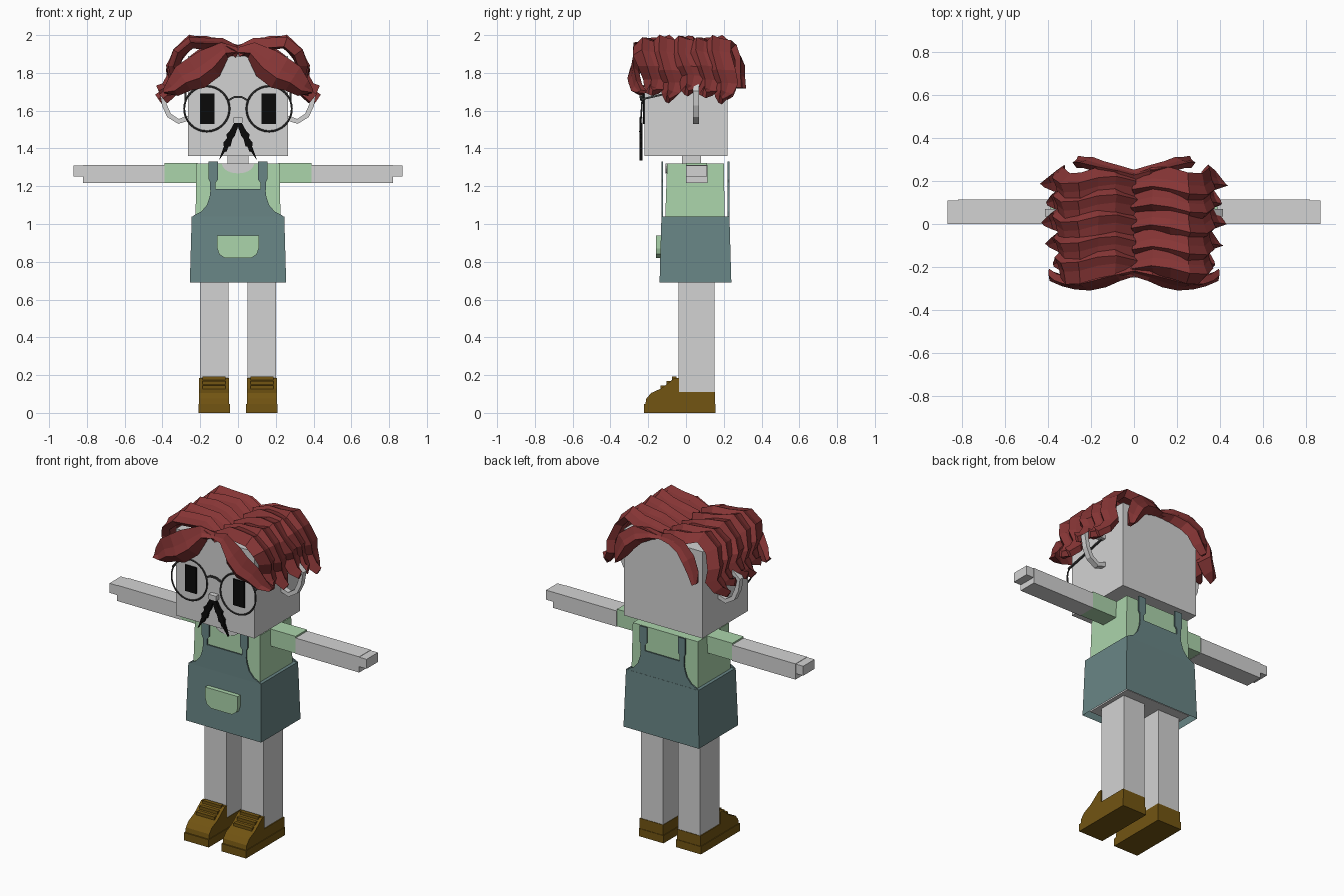
import bpy
import bmesh
import math
from mathutils import Vector

cube = bpy.data.objects.get("Cube")
if cube:
    bpy.data.objects.remove(cube, do_unlink=True)


def material(name, r, g, b):
    m = bpy.data.materials.new(name)
    m.use_nodes = True
    m.diffuse_color = (r, g, b, 1)
    m.node_tree.nodes["Principled BSDF"].inputs["Base Color"].default_value = (r, g, b, 1)
    return m


SKIN = material("pale grey skin", .65, .65, .65)
GREEN = material("light green cloth", .41, .66, .41)
TEAL = material("slate teal cloth", .14, .235, .235)
RED = material("dark red hair", .24, .036, .036)
BROWN = material("brown leather", .17, .09, .006)
BLACK = material("black", .003, .003, .003)
WIRE = material("dark grey wire", .045, .045, .045)


def mesh(name, verts, faces, mat):
    bm = bmesh.new()
    vs = [bm.verts.new(v) for v in verts]
    for f in faces:
        bm.faces.new([vs[i] for i in f])
    bmesh.ops.recalc_face_normals(bm, faces=bm.faces)
    me = bpy.data.meshes.new(name)
    bm.to_mesh(me)
    bm.free()
    me.materials.append(mat)
    ob = bpy.data.objects.new(name, me)
    bpy.context.collection.objects.link(ob)
    return ob


def loft(name, rings, mat, caps=(True, True)):
    """Skin a list of equal closed rings, with optional end caps."""
    n = len(rings[0])
    faces = [(k * n + i, k * n + (i + 1) % n, (k + 1) * n + (i + 1) % n, (k + 1) * n + i)
             for k in range(len(rings) - 1) for i in range(n)]
    if caps[0]:
        faces.append(range(n))
    if caps[1]:
        faces.append(range(len(rings) * n - n, len(rings) * n))
    return mesh(name, [v for r in rings for v in r], faces, mat)


def rect(x0, x1, y0, y1, z):
    return [(x0, y0, z), (x1, y0, z), (x1, y1, z), (x0, y1, z)]


def box(name, x, y, z, mat):
    return loft(name, [rect(*x, *y, h) for h in z], mat)


def plate(name, outline, y0, y1, mat):
    return loft(name, [[(x, y, z) for x, z in outline] for y in (y0, y1)], mat)


def side_prism(name, outline, x0, x1, mat):
    return loft(name, [[(x, y, z) for y, z in outline] for x in (x0, x1)], mat)


def both(half):
    """Close a half outline by reflecting it in x."""
    return half + [(-x, z) for x, z in reversed(half)]


SQUARE = [(-1, -1), (1, -1), (1, 1), (-1, 1)]
RIDGE = [(-1, -.6), (-.35, 1), (.2, .45), (1, .1), (.5, -.9)]


def sweep(name, path, widths, thick, mat, across=None, out=None, section=SQUARE, flip=1):
    """Carry a section along a path, its width lying along `across` or its face toward `out`."""
    pts = [Vector(p) for p in path]
    rings = []
    for i, p in enumerate(pts):
        t = (pts[min(i + 1, len(pts) - 1)] - pts[max(i - 1, 0)]).normalized()
        if across:
            side = Vector(across) * flip
            normal = t.cross(side).normalized()
        else:
            normal = Vector(out)
            side = normal.cross(t).normalized() * flip
        rings.append([p + side * u * widths[i] + normal * v * thick for u, v in section])
    return loft(name, rings, mat)


# Head, neck and nose
box("head", (-.265, .265), (-.22, .22), (1.36, 1.89), SKIN)
box("neck", (-.055, .055), (-.02, .08), (1.3, 1.37), SKIN)
box("nose", (-.025, .025), (-.25, -.215), (1.535, 1.565), SKIN)

# Shirt, neckline and hips
loft("shirt", [rect(-.225, .225, -.11, .205, 1.03), rect(-.22, .22, -.1, .2, 1.32)], GREEN)
arc = [(.085 * math.cos(a), 1.32 - .052 * math.sin(a))
       for a in [math.pi * i / 12 for i in range(13)]]
plate("neckline", arc, -.108, -.099, SKIN)
box("hips", (-.225, .225), (-.11, .21), (.71, 1.03), SKIN)

# Apron skirt, open underneath, with a rounded pocket
loft("skirt", [rect(-.255, .255, -.14, .24, .69), rect(-.245, .245, -.13, .23, 1.04)],
     TEAL, caps=(False, True))
plate("pocket", both([(.11, .94), (.11, .87), (.1, .84), (.07, .82)]), -.16, -.13, GREEN)

# Bib and shoulder straps, front and back
bib = both([(.245, 1.035), (.235, 1.045), (.195, 1.065), (.165, 1.1), (.15, 1.145), (.145, 1.185)])
for place, y in (("front", -.13), ("back", .221)):
    plate(place + "_bib", bib, y, y + .008, TEAL)
    for s, label in ((1, "left"), (-1, "right")):
        strap = [(.118, 1.18), (.147, 1.18), (.147, 1.22), (.155, 1.235), (.155, 1.33),
                 (.105, 1.33), (.105, 1.235), (.118, 1.22)]
        plate(f"{label}_{place}_strap", [(s * x, z) for x, z in strap], y, y + .008, TEAL)

# Shoe shapes seen from the side
upper = [(-.215, .045), (-.21, .075), (-.185, .105), (-.13, .13), (-.06, .185),
         (-.038, .185), (-.038, .11), (.153, .11), (.153, .045)]
# Side lock spine as x, z, relative width
spine = [(0, 1.905, .75), (.09, 1.945, .9), (.17, 1.955, 1), (.25, 1.965, 1), (.315, 1.9, 1),
         (.345, 1.83, 1), (.335, 1.77, .9), (.365, 1.715, .65), (.405, 1.7, .15)]
# Side locks as y, extra drop, extra flick
locks = [(-.19, .0, -.03), (-.1, .04, -.01), (0, -.01, .015), (.095, .01, .0), (.18, .045, .015)]

for s, label in ((1, "left"), (-1, "right")):
    def span(a, b):
        return sorted((s * a, s * b))

    # Arm and stepped hand
    box(label + "_sleeve", span(.215, .39), (0, .11), (1.218, 1.322), GREEN)
    box(label + "_arm", span(.39, .82), (0, .113), (1.216, 1.312), SKIN)
    box(label + "_fingers", span(.82, .87), (0, .11), (1.252, 1.31), SKIN)

    # Leg and laced shoe
    box(label + "_leg", span(.05, .2), (-.04, .15), (.02, .72), SKIN)
    box(label + "_sole", span(.043, .21), (-.222, .156), (0, .047), BROWN)
    side_prism(label + "_shoe", upper, *span(.047, .206), BROWN)
    for i in range(3):
        y, z = -.125 + i * .031, .138 + i * .023
        box(label + "_lace", span(.065, .188), (y - .01, y + .014), (z - .02, z + .008), BROWN)

    # Ear loop
    ear = [(.25, 1.735), (.36, 1.735), (.402, 1.7), (.39, 1.63), (.365, 1.575),
           (.315, 1.543), (.25, 1.565)]
    sweep(label + "_ear", [(s * x, .053, z) for x, z in ear], [.017] * 7, .013, SKIN,
          across=(0, 1, 0))

    # Eye and glasses
    box(label + "_eye", span(.125, .2), (-.227, -.219), (1.53, 1.69), BLACK)
    bpy.ops.mesh.primitive_torus_add(location=(s * .165, -.235, 1.61), major_radius=.12,
                                     minor_radius=.005, major_segments=32, minor_segments=6,
                                     rotation=(math.radians(86), 0, 0))
    ring = bpy.context.object
    ring.name = label + "_lens_rim"
    ring.data.materials.append(WIRE)
    sweep(label + "_temple", [(s * .277, -.235, 1.66), (s * .277, .05, 1.725)], [.005] * 2,
          .005, WIRE, across=(1, 0, 0))

    # Jagged moustache half
    whisker = [(0, 1.54), (.02, 1.535), (.045, 1.49), (.062, 1.475), (.058, 1.455), (.078, 1.43),
               (.075, 1.41), (.102, 1.335), (.068, 1.385), (.062, 1.38), (.05, 1.41),
               (.04, 1.41), (.03, 1.45), (.018, 1.465), (0, 1.515)]
    plate(label + "_moustache", [(s * x, z) for x, z in whisker], -.245, -.229, BLACK)

    # Overlapping locks swept from the parting down each side
    for i, (y, drop, flick) in enumerate(locks):
        path = []
        for j, (x, z, w) in enumerate(spine):
            f = max(0, j - 4) / 4
            path.append((s * (x + flick * f), y + .02 * math.sin(j * 1.3) + .02 * f,
                         z - drop * f + .008 * math.sin(i * 2 + j * 1.7)))
        sweep(f"{label}_side_lock_{i + 1}", path, [.074 * w for x, z, w in spine], .033, RED,
              across=(0, 1, 0), section=RIDGE, flip=s)

    # Fringe swept across the forehead
    fringe = [(0, -.215, 1.915), (.07, -.235, 1.92), (.15, -.265, 1.85), (.22, -.28, 1.8),
              (.29, -.275, 1.77), (.345, -.26, 1.72), (.395, -.235, 1.7)]
    sweep(label + "_fringe", [(s * x, y, z) for x, y, z in fringe],
          [.02, .045, .085, .09, .075, .05, .01], .03, RED, out=(0, -1, 0), section=RIDGE, flip=s)

    # Lock falling over the back of the head
    nape = [(0, .225, 1.915), (.07, .245, 1.92), (.15, .265, 1.9), (.21, .285, 1.85),
            (.245, .285, 1.78), (.265, .29, 1.72)]
    sweep(label + "_back_lock", [(s * x, y, z) for x, y, z in nape],
          [.02, .04, .055, .06, .045, .012], .028, RED, out=(0, 1, 0), section=RIDGE, flip=-s)

# Bridge of the glasses
sweep("bridge", [(-.05, -.236, 1.655), (-.02, -.24, 1.672), (.02, -.24, 1.672), (.05, -.236, 1.655)],
      [.005] * 4, .005, WIRE, across=(0, 1, 0))
